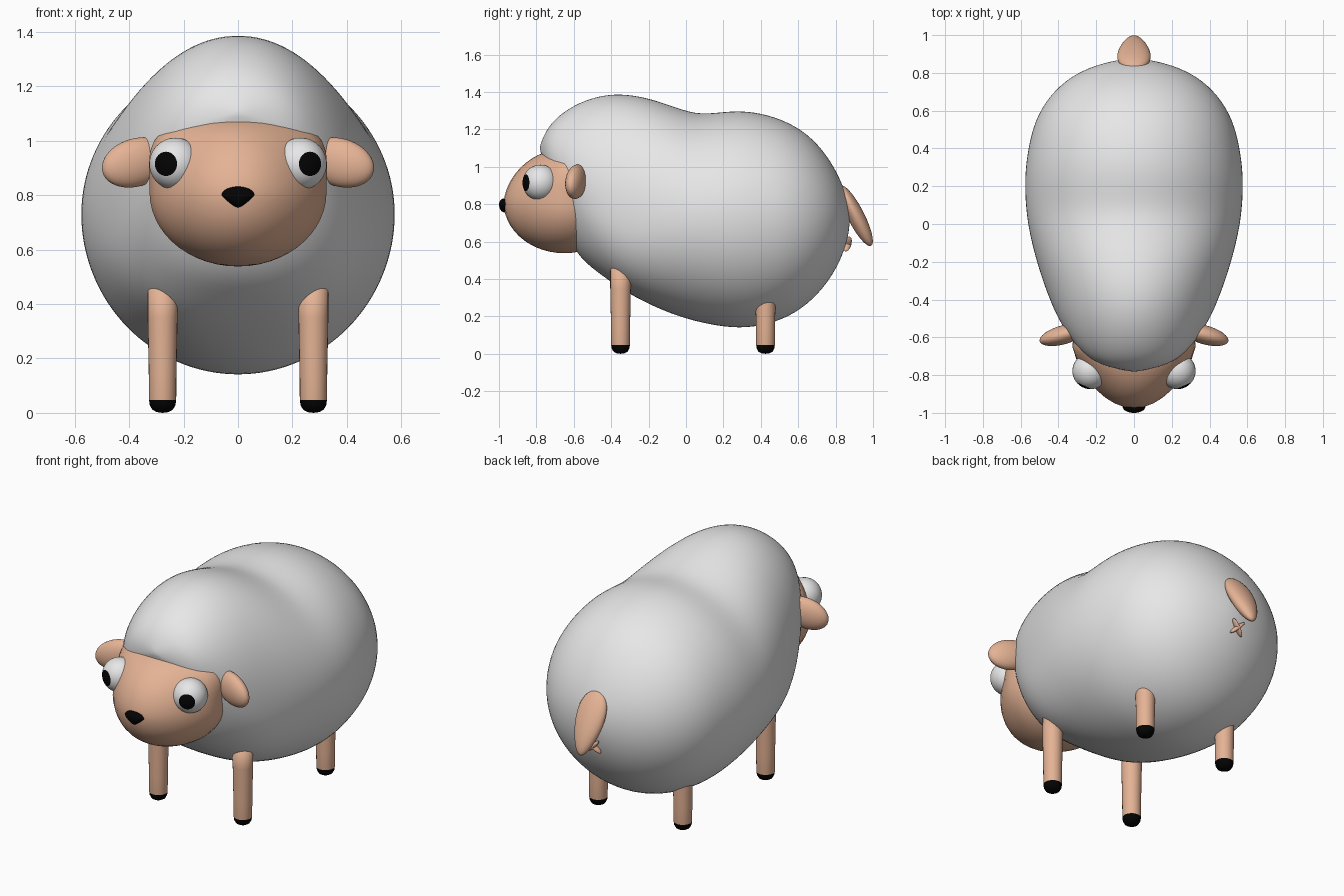
import bpy, bmesh, math
from mathutils import Matrix, Vector, Euler

if "Cube" in bpy.data.objects:
    bpy.data.objects.remove(bpy.data.objects["Cube"])


def material(name, rgb):
    m = bpy.data.materials.new(name)
    m.diffuse_color = (*rgb, 1)
    m.use_nodes = True
    m.node_tree.nodes["Principled BSDF"].inputs["Base Color"].default_value = m.diffuse_color
    return m


WOOL = material("wool_white", (0.8, 0.8, 0.8))
SKIN = material("skin_tan", (0.78, 0.45, 0.30))
BLACK = material("black", (0.001, 0.001, 0.001))


def finish(name, bm, mats):
    bmesh.ops.recalc_face_normals(bm, faces=bm.faces)
    for f in bm.faces:
        f.smooth = True
    me = bpy.data.meshes.new(name)
    bm.to_mesh(me)
    bm.free()
    for m in mats:
        me.materials.append(m)
    ob = bpy.data.objects.new(name, me)
    bpy.context.collection.objects.link(ob)
    return ob


def blob(name, loc, radii, mats, rot=(0, 0, 0), warp=None, paint=None):
    """Ellipsoid, optionally reshaped and painted on the unit sphere."""
    bm = bmesh.new()
    bmesh.ops.create_uvsphere(bm, u_segments=32, v_segments=26, radius=1)
    if paint:
        for f in bm.faces:
            f.material_index = paint(f.calc_center_median())
    if warp:
        for v in bm.verts:
            v.co = warp(v.co.copy())
    mat = (Matrix.Translation(loc) @ Euler(rot, 'YXZ').to_matrix().to_4x4()
           @ Matrix.Diagonal((*radii, 1)))
    bmesh.ops.transform(bm, matrix=mat, verts=bm.verts)
    return finish(name, bm, mats)


def skin_rings(bm, rings, start, end):
    """Bridge rings of vertices and close both ends on a point."""
    n = len(rings[0])
    for a, b in zip(rings, rings[1:]):
        for i in range(n):
            bm.faces.new((a[i], a[(i + 1) % n], b[(i + 1) % n], b[i]))
    for ring, tip in ((rings[0], start), (rings[-1], end)):
        p = bm.verts.new(tip)
        for i in range(n):
            bm.faces.new((ring[i], ring[(i + 1) % n], p))


# Woolly body: sections (y, top, bottom, half width, height of widest point)
SECTIONS = [
    (-.775, 1.13, 1.07, .05, 1.09), (-.75, 1.19, .98, .165, 1.07),
    (-.70, 1.26, .80, .255, 1.02), (-.60, 1.332, .535, .345, .93),
    (-.48, 1.38, .44, .415, .84), (-.35, 1.396, .345, .468, .775),
    (-.20, 1.372, .262, .518, .75), (-.05, 1.318, .20, .556, .735),
    (.08, 1.277, .163, .576, .73), (.25, 1.306, .132, .583, .73),
    (.40, 1.292, .143, .564, .73), (.55, 1.243, .192, .528, .73),
    (.68, 1.155, .285, .45, .72), (.78, 1.025, .41, .34, .72),
    (.84, .90, .53, .21, .72), (.87, .80, .64, .08, .72)]
bm = bmesh.new()
rings = []
for y, top, bot, w, zc in SECTIONS:
    chest = 2 + 0.6 * math.exp(-((y + .38) / .2) ** 2)  # fuller lower chest
    ring = []
    for i in range(32):
        a = math.tau * i / 32
        c, s = math.cos(a), math.sin(a)
        k = 2 / (2 if s > 0 else chest)
        x = math.copysign(abs(c) ** k, c)
        z = s * (top - zc) if s > 0 else -abs(s) ** k * (zc - bot)
        ring.append(bm.verts.new((w * x, y, zc + z)))
    rings.append(ring)
skin_rings(bm, rings, (0, -.782, 1.10), (0, .876, .72))
body = finish("wool_body", bm, [WOOL])
sub = body.modifiers.new("smooth", 'SUBSURF')
sub.levels = sub.render_levels = 2


# Head: broad brow at the back, narrowing toward the muzzle
def head_shape(c):
    y = c.y
    if c.z > 0:
        c.x *= 1 + 0.6 * c.z ** 2 * min(1, max(0, 1 + 1.5 * y))
        c.y *= 1 - 0.08 * c.z
        c.z *= 1.05
    if y < 0:
        c.x *= 1 + 0.2 * y
    return c


blob("head", (0, -.65, .81), (.325, .325, .272), [SKIN], warp=head_shape)


# Nose, tapering to a point below
def nose_taper(c):
    c.x *= 1 if c.z > 0 else 1 + 0.55 * c.z
    if c.z > 0:
        c.z *= 0.7
    return c


blob("nose", (0, -.968, .80), (.06, .032, .045), [BLACK], warp=nose_taper)

for s, side in ((1, "left"), (-1, "right")):
    # Eyeball with the pupil as a cap around its forward pole
    blob(f"{side}_eye", (.23 * s, -.778, .915), (.096, .096, .096), [WOOL, BLACK],
         rot=(math.pi / 2, 0, .42 * s),
         paint=lambda c: int(c.z > math.cos(math.radians(27.7))))
    blob(f"{side}_ear", (.375 * s, -.587, .92), (.132, .05, .088), [SKIN],
         rot=(0, .28 * s, -.27 * s))

    # Legs with rounded black hooves
    for end, y in (("front", -.35), ("hind", .425)):
        bm = bmesh.new()
        rings = []
        for r, z in ((.022, .003), (.038, .012), (.047, .028), (.05, .047),
                     (.051, .15), (.055, .35), (.055, .46)):
            rings.append([bm.verts.new((.277 * s + r * math.cos(math.tau * i / 24),
                                        y + r * math.sin(math.tau * i / 24), z))
                          for i in range(24)])
        skin_rings(bm, rings, (.277 * s, y, 0), (.277 * s, y, .48))
        for f in bm.faces:
            f.material_index = int(f.calc_center_median().z < .047)
        finish(f"{end}_{side}_leg", bm, [SKIN, BLACK])

    # Small crossed fold under the tail
    blob(f"{side}_rear_fold", (0, .864, .587), (.012, .02, .055), [SKIN],
         rot=(-.3, .75 * s, 0))


# Tail, narrowing toward its hanging tip
def tail_taper(c):
    c.x *= 1 + 0.3 * c.z
    return c


blob("tail", (0, .908, .738), (.085, .045, .18), [SKIN], rot=(.47, 0, 0),
     warp=tail_taper)
